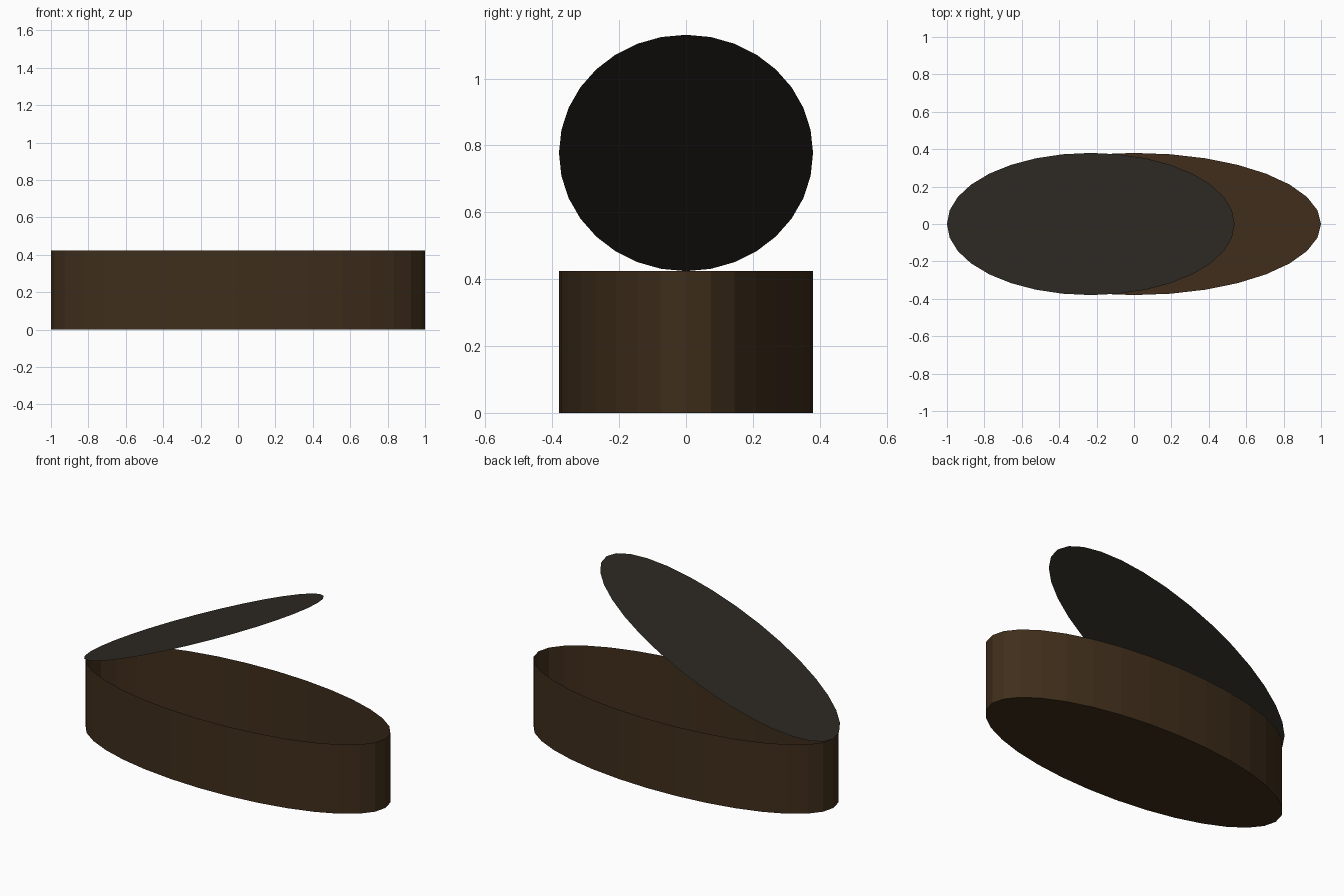
import bpy, bmesh
from math import sin, cos, pi

if "Cube" in bpy.data.objects:
    bpy.data.objects.remove(bpy.data.objects["Cube"])

SIDES = 32
RX, RY, H = 1.0, 0.38, 0.424


def material(name, color):
    m = bpy.data.materials.new(name)
    m.diffuse_color = color
    m.use_nodes = True
    m.node_tree.nodes["Principled BSDF"].inputs["Base Color"].default_value = m.diffuse_color
    return m


def ring(bm, cx, rx, height):
    """Oval loop of vertices; height is a function of x."""
    pts = [(cx + rx * cos(2 * pi * i / SIDES), RY * sin(2 * pi * i / SIDES))
           for i in range(SIDES)]
    return [bm.verts.new((x, y, height(x))) for x, y in pts]


def finish(bm, name, mat):
    me = bpy.data.meshes.new(name)
    bm.to_mesh(me)
    bm.free()
    me.materials.append(mat)
    ob = bpy.data.objects.new(name, me)
    bpy.context.collection.objects.link(ob)


# Open oval tub: thin wall and floor
bm = bmesh.new()
low = ring(bm, 0, RX, lambda x: 0)
top = ring(bm, 0, RX, lambda x: H)
bm.faces.new(low[::-1])
for i in range(SIDES):
    j = (i + 1) % SIDES
    bm.faces.new((low[i], low[j], top[j], top[i]))
finish(bm, "tub", material("brown", (0.05, 0.027, 0.011, 1)))

# Thin lid, tilted open about the left end
X_END, Z_END = 0.538, 1.131
slope = (Z_END - H) / (X_END + RX)
bm = bmesh.new()
bm.faces.new(ring(bm, (X_END - RX) / 2, (X_END + RX) / 2,
                  lambda x: H + slope * (x + RX)))
finish(bm, "lid", material("dark_grey", (0.027, 0.023, 0.017, 1)))
